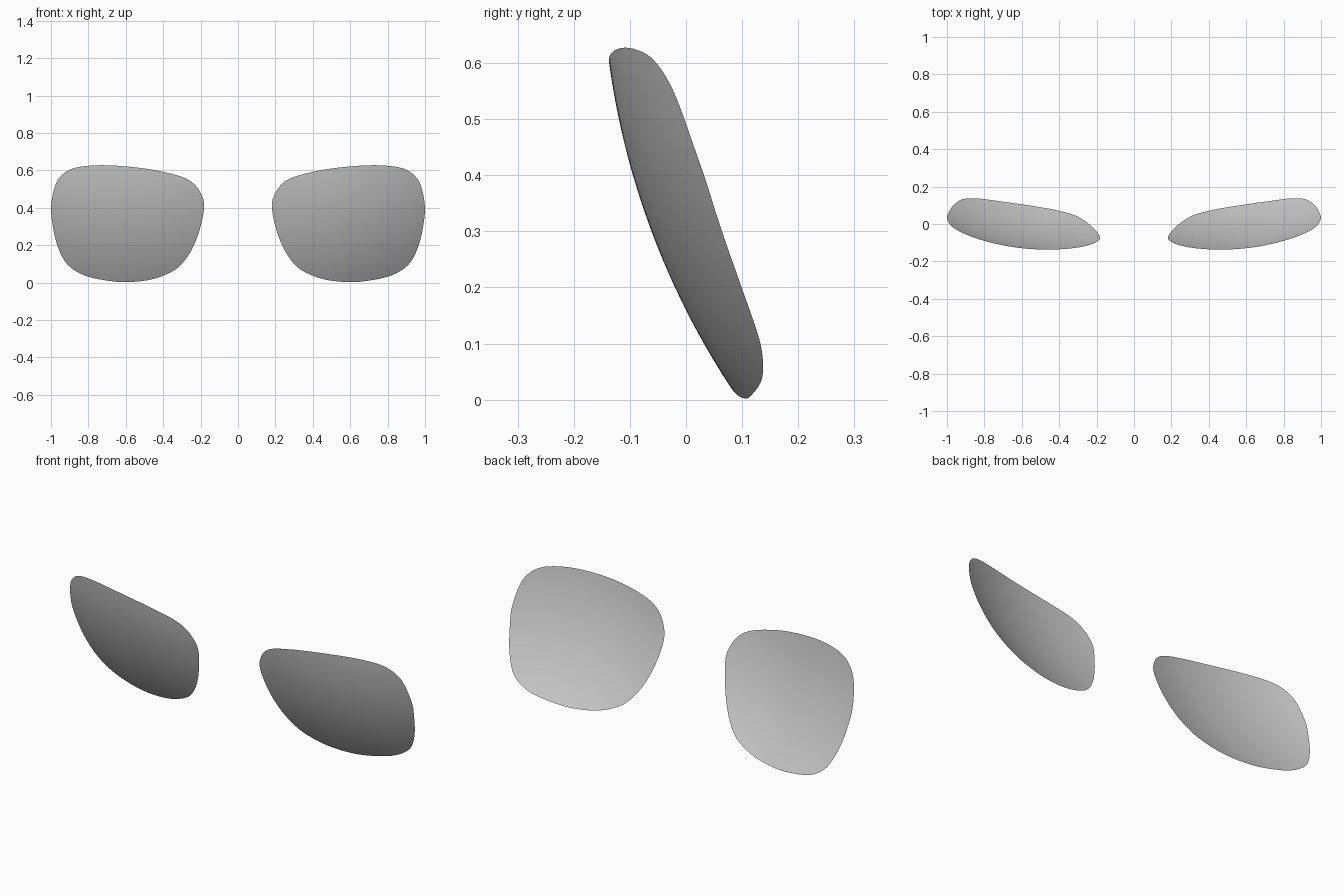
import bpy, bmesh, math

if "Cube" in bpy.data.objects:
    bpy.data.objects.remove(bpy.data.objects["Cube"])

# Lens outline seen from the front (x, z), counter-clockwise from the inner side
OUTLINE = [(.181, .41), (.204, .285), (.247, .177), (.302, .098), (.365, .052),
           (.47, .015), (.6, .002), (.71, .012), (.815, .036), (.89, .077),
           (.936, .13), (.974, .225), (.995, .335), (.999, .41), (.981, .508),
           (.949, .567), (.893, .606), (.813, .623), (.705, .627), (.57, .618),
           (.44, .6), (.315, .57), (.247, .537), (.203, .485)]
R, CX, CZ, FRONT = 1.4, 0.43, 0.79, -0.15   # sphere that shapes the lens
MID = (0.6, 0.33)
RINGS, STEPS = 16, 5


def sphere_y(x, z):
    return FRONT + R - math.sqrt(R * R - (x - CX) ** 2 - (z - CZ) ** 2)


def smooth_loop(pts, steps):
    """Closed Catmull-Rom curve through the points."""
    n, out = len(pts), []
    for i in range(n):
        a, b, c, d = (pts[(i + k) % n] for k in (-1, 0, 1, 2))
        for s in range(steps):
            t = s / steps
            out.append(tuple(0.5 * (2 * b[j] + (c[j] - a[j]) * t
                       + (2 * a[j] - 5 * b[j] + 4 * c[j] - d[j]) * t * t
                       + (3 * b[j] - a[j] - 3 * c[j] + d[j]) * t ** 3)
                       for j in (0, 1)))
    return out


def make_lens(name, side):
    bm = bmesh.new()
    loop = smooth_loop(OUTLINE, STEPS)
    n = len(loop)

    def vert(x, z):
        return bm.verts.new((side * x, sphere_y(x, z), z))

    # Concentric rings projected onto the sphere
    centre = vert(*MID)
    rings = [[vert(MID[0] + (x - MID[0]) * k / RINGS, MID[1] + (z - MID[1]) * k / RINGS)
              for x, z in loop] for k in range(1, RINGS + 1)]
    for i in range(n):
        j = (i + 1) % n
        bm.faces.new((centre, rings[0][i], rings[0][j]))
        for a, b in zip(rings, rings[1:]):
            bm.faces.new((a[i], b[i], b[j], a[j]))
    if side < 0:
        bmesh.ops.reverse_faces(bm, faces=bm.faces[:])
    for f in bm.faces:
        f.smooth = True
    mesh = bpy.data.meshes.new(name)
    bm.to_mesh(mesh)
    bm.free()
    bpy.context.collection.objects.link(bpy.data.objects.new(name, mesh))


# Two mirrored curved lenses
make_lens("right_lens", 1)
make_lens("left_lens", -1)
